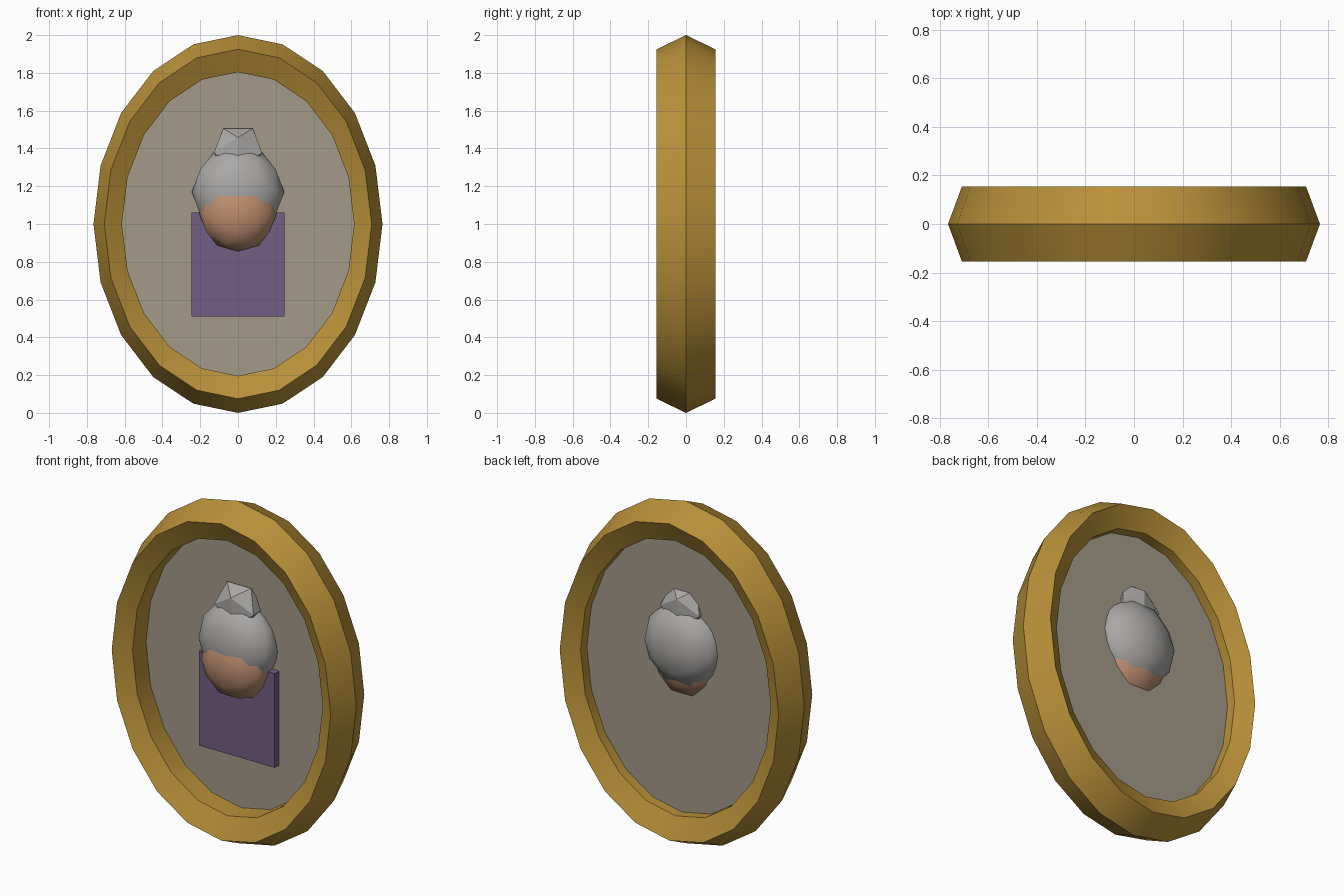
import bpy, bmesh, math
from mathutils import Vector

if "Cube" in bpy.data.objects:
    bpy.data.objects.remove(bpy.data.objects["Cube"])

def finish(name, bm, color, smooth=None):
    bmesh.ops.recalc_face_normals(bm, faces=bm.faces[:])
    me = bpy.data.meshes.new(name)
    bm.to_mesh(me)
    bm.free()
    ob = bpy.data.objects.new(name, me)
    bpy.context.collection.objects.link(ob)
    mat = bpy.data.materials.new(name + "_colour")
    mat.diffuse_color = (*color, 1)
    mat.use_nodes = True
    mat.node_tree.nodes["Principled BSDF"].inputs["Base Color"].default_value = mat.diffuse_color
    me.materials.append(mat)
    if smooth:
        bpy.ops.object.select_all(action='DESELECT')
        ob.select_set(True)
        bpy.context.view_layer.objects.active = ob
        bpy.ops.object.shade_smooth_by_angle(angle=math.radians(smooth))
    return ob

def oval_rings(bm, profile, sides, x_scale, closed):
    # Sweep (radius, y) points around an oval in the XZ plane
    rings = []
    for r, y in profile:
        rings.append([bm.verts.new((r * x_scale * math.sin(a), y, 1 + r * math.cos(a)))
                      for a in (2 * math.pi * i / sides for i in range(sides))])
    n = len(rings)
    for j in range(n if closed else n - 1):
        a, b = rings[j], rings[(j + 1) % n]
        for i in range(sides):
            k = (i + 1) % sides
            bm.faces.new((a[i], a[k], b[k], b[i]))
    return rings

def ico(name, centre, radii, detail, color, smooth=None):
    # Icosahedron with an edge on top, optionally subdivided and rounded
    t = (1 + 5 ** 0.5) / 2
    bm = bmesh.new()
    for a in (-1, 1):
        for b in (-t, t):
            for co in ((a, 0, b), (0, b, a), (b, a, 0)):
                bm.verts.new(co)
    bmesh.ops.convex_hull(bm, input=bm.verts[:])
    for _ in range(detail):
        bmesh.ops.subdivide_edges(bm, edges=bm.edges[:], cuts=1, use_grid_fill=True)
    for v in bm.verts:
        n = v.co.normalized()
        v.co = Vector([c + r * q for c, r, q in zip(centre, radii, n)])
    return finish(name, bm, color, smooth)

# Oval frame: five-sided section, twenty segments
bm = bmesh.new()
section = [(0.8915 + 0.1085 * math.cos(2 * math.pi * i / 5),
            0.163 * math.sin(2 * math.pi * i / 5)) for i in range(5)]
oval_rings(bm, section, 20, 0.765, True)
finish("frame", bm, (0.48, 0.28, 0.04), 35)

# Thin backing panel
bm = bmesh.new()
rings = oval_rings(bm, [(0.85, 0.029), (0.85, 0.037)], 20, 0.765, False)
for ring in rings:
    bm.faces.new(ring)
finish("backing_panel", bm, (0.37, 0.32, 0.25))

# Flat clothed torso
bm = bmesh.new()
bmesh.ops.create_cube(bm, size=1)
for v in bm.verts:
    v.co = Vector((v.co.x * 0.49, 0.01 + v.co.y * 0.042, 0.785 + v.co.z * 0.55))
finish("torso", bm, (0.17, 0.11, 0.23))

# Head, hair and bun, all flattened front to back
ico("face", (0, -0.02, 1.062), (0.207, 0.126, 0.207), 1, (0.51, 0.27, 0.16), 50)
ico("hair", (0, 0.01, 1.17), (0.245, 0.145, 0.245), 1, (0.40, 0.39, 0.38), 50)
ico("hair_bun", (0, 0.01, 1.38), (0.148, 0.09, 0.148), 0, (0.40, 0.39, 0.38))
